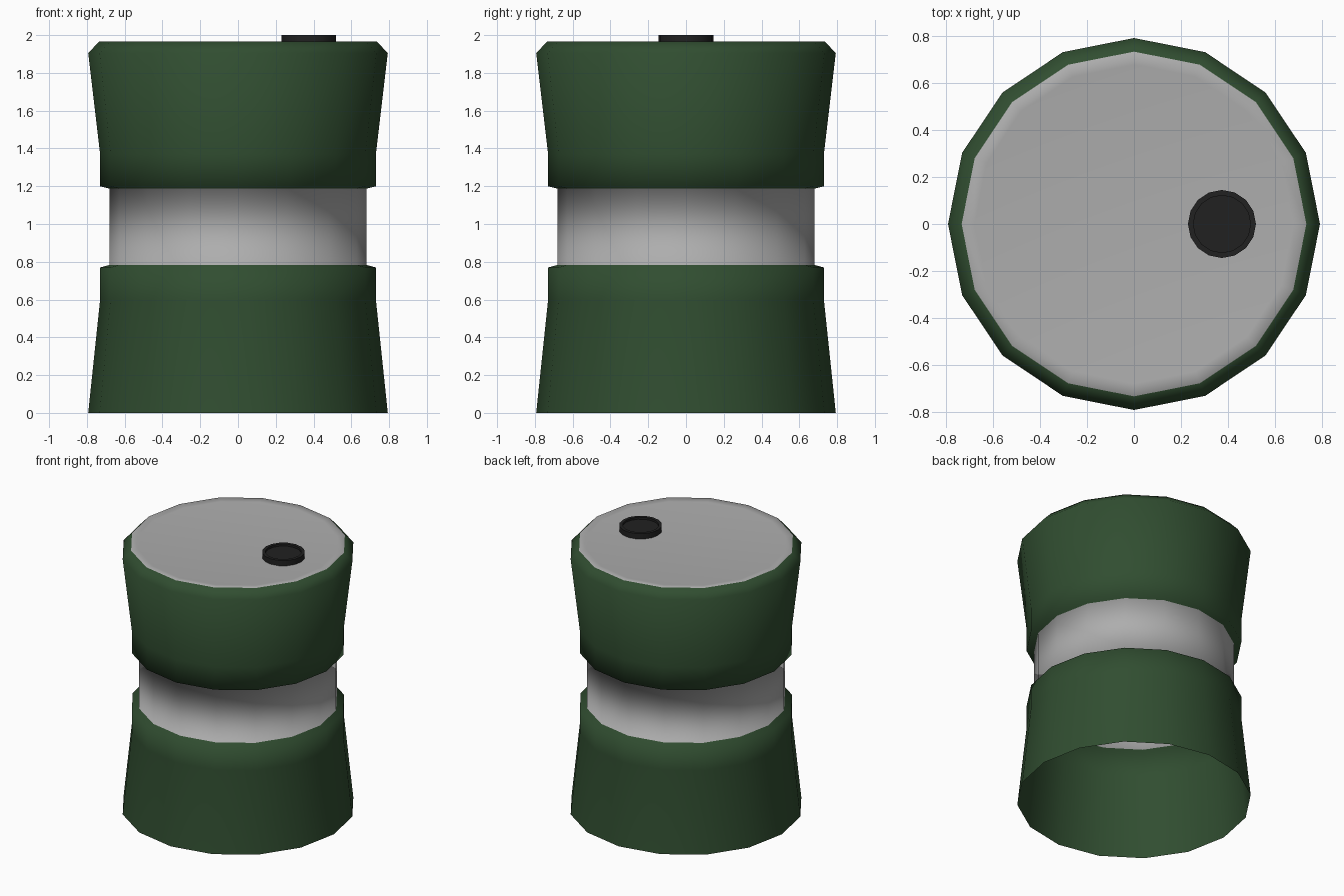
import bpy, math

if "Cube" in bpy.data.objects:
    bpy.data.objects.remove(bpy.data.objects["Cube"])


def material(name, color):
    m = bpy.data.materials.new(name)
    m.diffuse_color = (*color, 1)
    m.use_nodes = True
    m.node_tree.nodes["Principled BSDF"].inputs["Base Color"].default_value = m.diffuse_color
    return m


def lathe(name, profile, mats, bands, sides=16, center=(0, 0), angle=80):
    """Revolve (radius, z) points, listed bottom to top, and close the top.
    bands gives the material index of each ring of faces, then of the top."""
    n = len(profile)
    verts, faces = [], []
    for r, z in profile:
        for i in range(sides):
            a = 2 * math.pi * i / sides
            verts.append((r * math.cos(a), r * math.sin(a), z))
    for k in range(n - 1):
        for i in range(sides):
            j = (i + 1) % sides
            a, b = k * sides, (k + 1) * sides
            faces.append((a + i, a + j, b + j, b + i))
    faces.append(tuple(range((n - 1) * sides, n * sides)))
    mesh = bpy.data.meshes.new(name)
    mesh.from_pydata(verts, [], faces)
    for m in mats:
        mesh.materials.append(m)
    for f in mesh.polygons:
        f.material_index = bands[f.index // sides]
    obj = bpy.data.objects.new(name, mesh)
    obj.location = (*center, 0)
    bpy.context.collection.objects.link(obj)
    bpy.ops.object.select_all(action='DESELECT')
    obj.select_set(True)
    bpy.context.view_layer.objects.active = obj
    bpy.ops.object.shade_smooth_by_angle(angle=math.radians(angle))
    return obj


green = material("green_paint", (0.03, 0.075, 0.03))
grey = material("grey_metal", (0.42, 0.42, 0.42))
black = material("black_plastic", (0.015, 0.015, 0.015))

# Drum body: flared base open underneath, recessed waist, flared top, grey lid
lathe("drum_body",
      [(0.793, 0), (0.73, 0.60), (0.73, 0.77), (0.68, 0.783),   # lower shell
       (0.68, 1.187),                                           # waist
       (0.73, 1.20), (0.73, 1.37), (0.793, 1.905),              # upper shell
       (0.735, 1.966), (0.68, 1.96)],                           # rim and lid
      mats=[green, grey], bands=[0, 0, 0, 1, 0, 0, 0, 0, 1, 1])

# Off-centre filler cap with a shallow recess
lathe("filler_cap",
      [(0.145, 1.955), (0.145, 2.0), (0.122, 2.0), (0.122, 1.985)],
      mats=[black], bands=[0, 0, 0, 0], center=(0.375, 0), angle=35)
